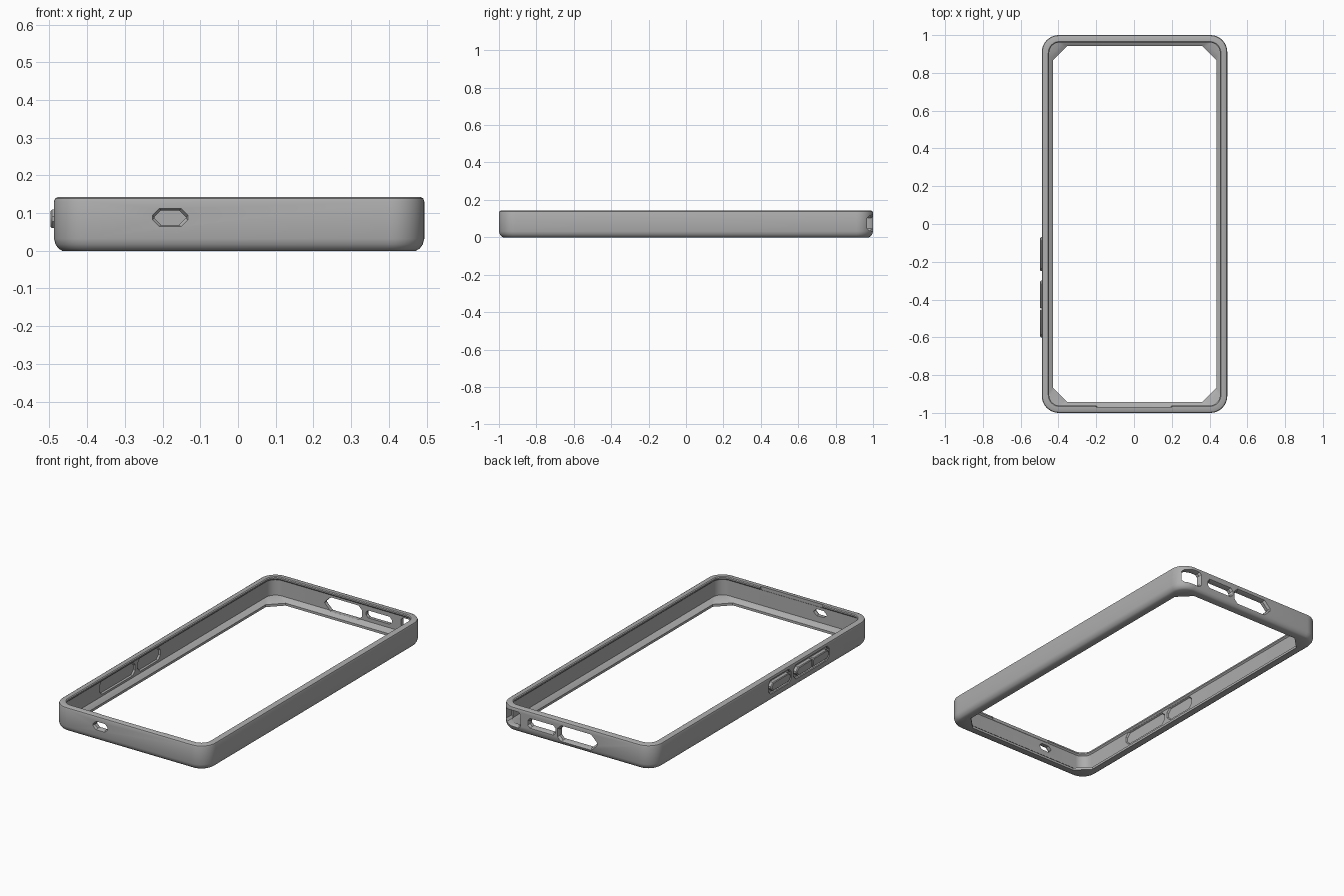
import bpy, bmesh, math
from mathutils import Vector

if "Cube" in bpy.data.objects:
    bpy.data.objects.remove(bpy.data.objects["Cube"])

grey = bpy.data.materials.new("soft_grey")
grey.use_nodes = True
colour = (0.42, 0.42, 0.42, 1)
grey.diffuse_color = colour
grey.node_tree.nodes["Principled BSDF"].inputs["Base Color"].default_value = colour

HX, HY, CX = 0.491, 1.0, 0.003
STEPS = 10


def outline(inset, z, corner, straight=False):
    """Rectangle loop with round or straight-cut corners."""
    pts = []
    hx, hy = HX - inset, HY - inset
    for q, (sx, sy) in enumerate([(1, 1), (-1, 1), (-1, -1), (1, -1)]):
        for i in range(STEPS + 1):
            t = i / STEPS
            a = math.radians(90 * (q + t))
            c, s = math.cos(a), math.sin(a)
            if straight:
                total = abs(c) + abs(s)
                c, s = c / total, s / total
            pts.append(Vector((CX + sx * (hx - corner) + corner * c,
                               sy * (hy - corner) + corner * s, z)))
    return pts


def loft(name, loops, closed):
    """Skin a run of matching loops, either as a ring or a capped solid."""
    bm = bmesh.new()
    rows = [[bm.verts.new(p) for p in loop] for loop in loops]
    n = len(rows[0])
    for k in range(len(rows) if closed else len(rows) - 1):
        a, b = rows[k], rows[(k + 1) % len(rows)]
        for i in range(n):
            j = (i + 1) % n
            bm.faces.new((a[i], a[j], b[j], b[i]))
    if not closed:
        bm.faces.new(rows[0])
        bm.faces.new(rows[-1])
    bmesh.ops.recalc_face_normals(bm, faces=bm.faces[:])
    mesh = bpy.data.meshes.new(name)
    bm.to_mesh(mesh)
    bm.free()
    obj = bpy.data.objects.new(name, mesh)
    bpy.context.collection.objects.link(obj)
    mesh.materials.append(grey)
    return obj


def prism(name, axis, u0, u1, z0, z1, c0, c1, sections):
    """Corner-cut rectangle in (u, z), swept through (depth, grow) sections."""
    loops = []
    for d, g in sections:
        a, b, lo, hi = u0 - g, u1 + g, z0 - g, z1 + g
        shape = [(a + c0, lo), (b - c1, lo), (b, lo + c1), (b, hi - c1),
                 (b - c1, hi), (a + c0, hi), (a, hi - c0), (a, lo + c0)]
        loops.append([Vector((u, d, z)) if axis == "y" else Vector((d, u, z))
                      for u, z in shape])
    return loft(name, loops, False)


def activate(obj):
    bpy.ops.object.select_all(action="DESELECT")
    obj.select_set(True)
    bpy.context.view_layer.objects.active = obj


# Frame: rounded outside, top lip, cavity and bottom retaining lip
frame = loft("bumper_frame", [
    outline(0.022, 0, 0.07), outline(0.012, 0.006, 0.08),
    outline(0.004, 0.017, 0.087), outline(0, 0.032, 0.09),
    outline(0, 0.131, 0.09), outline(0.003, 0.139, 0.087),
    outline(0.011, 0.143, 0.08), outline(0.034, 0.143, 0.06),
    outline(0.039, 0.139, 0.055), outline(0.039, 0.131, 0.055),
    outline(0.031, 0.123, 0.06), outline(0.031, 0.034, 0.06),
    outline(0.042, 0.027, 0.07, True), outline(0.05, 0.02, 0.075, True),
    outline(0.058, 0.014, 0.075, True), outline(0.058, 0, 0.075, True)], True)

# Openings through the short walls, flared on the outside
back = [(0.92, 0), (0.988, 0), (1.01, 0.012)]
front = [(-0.92, 0), (-0.99, 0), (-1.01, 0.01)]
cutters = [
    prism("front_port", "y", -0.222, -0.138, 0.069, 0.107, 0.018, 0.018, front),
    prism("back_wide_port", "y", -0.125, 0.115, 0.03, 0.11, 0.038, 0.022, back),
    prism("back_slot", "y", 0.14, 0.305, 0.055, 0.098, 0.014, 0.014, back),
    prism("back_corner_port", "y", 0.365, 0.472, 0.036, 0.115, 0.012, 0.012, back),
    prism("top_lip_relief", "y", -0.2, 0.2, 0.124, 0.16, 0.006, 0.006,
          [(-0.94, 0), (-0.969, 0)]),
]

# Button pockets on both faces of the right wall, leaving a thin web
for label, y0, y1 in (("single", -0.25, -0.07), ("double", -0.6, -0.3)):
    cutters.append(prism(label + "_groove", "x", y0 - 0.012, y1 + 0.012,
                         0.046, 0.122, 0.022, 0.022,
                         [(-0.474, 0), (-0.484, 0), (-0.5, 0.012)]))
    cutters.append(prism(label + "_inner_pocket", "x", y0 - 0.01, y1 + 0.01,
                         0.05, 0.118, 0.022, 0.022,
                         [(-0.466, 0), (-0.44, 0.012)]))

for cutter in cutters:
    cutter.hide_render = True
    activate(frame)
    mod = frame.modifiers.new("cut", "BOOLEAN")
    mod.operation = "DIFFERENCE"
    mod.solver = "EXACT"
    mod.object = cutter
    bpy.ops.object.modifier_apply(modifier=mod.name)
    bpy.data.objects.remove(cutter)

# Raised buttons
parts = [frame]
for name, y0, y1, c0, c1 in (("power_button", -0.25, -0.07, 0.018, 0.018),
                             ("upper_volume_button", -0.447, -0.3, 0.005, 0.018),
                             ("lower_volume_button", -0.6, -0.453, 0.018, 0.005)):
    parts.append(prism(name, "x", y0, y1, 0.06, 0.109, c0, c1,
                       [(-0.472, 0), (-0.493, 0), (-0.497, -0.004)]))

for part in parts:
    activate(part)
    bpy.ops.object.shade_smooth_by_angle(angle=math.radians(32))
